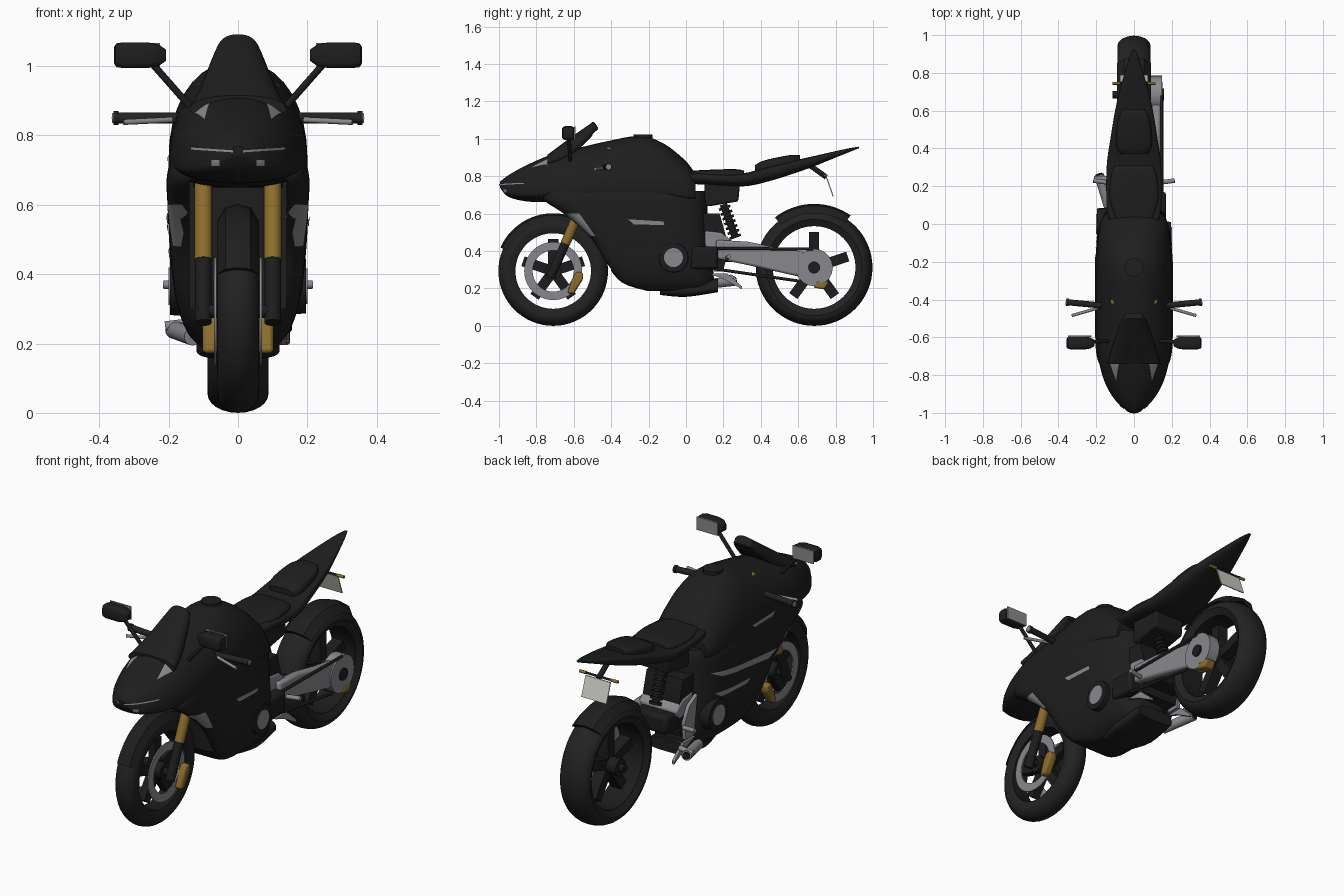
import bpy, bmesh
from math import sin, cos, radians, copysign
from mathutils import Vector, Matrix
from mathutils.bvhtree import BVHTree

if "Cube" in bpy.data.objects:
    bpy.data.objects.remove(bpy.data.objects["Cube"])


def material(name, rgb, rough=0.5):
    m = bpy.data.materials.new(name)
    m.use_nodes = True
    m.diffuse_color = (*rgb, 1)
    bsdf = m.node_tree.nodes["Principled BSDF"]
    bsdf.inputs["Base Color"].default_value = (*rgb, 1)
    bsdf.inputs["Roughness"].default_value = rough
    return m


BLACK = material("body black", (0.013, 0.013, 0.013))
RUBBER = material("rubber black", (0.016, 0.016, 0.016))
DARK = material("dark metal", (0.012, 0.012, 0.013))
SILVER = material("silver metal", (0.25, 0.25, 0.27))
GOLD = material("gold metal", (0.26, 0.15, 0.026))
WHITE = material("plate white", (0.6, 0.6, 0.55))


def finish(name, bm, mat, mirror=False, angle=35):
    bmesh.ops.recalc_face_normals(bm, faces=bm.faces)
    me = bpy.data.meshes.new(name)
    bm.to_mesh(me)
    bm.free()
    me.materials.append(mat)
    ob = bpy.data.objects.new(name, me)
    bpy.context.collection.objects.link(ob)
    bpy.ops.object.select_all(action='DESELECT')
    ob.select_set(True)
    bpy.context.view_layer.objects.active = ob
    bpy.ops.object.shade_smooth_by_angle(angle=radians(angle))
    if mirror:
        ob.modifiers.new("mirror", 'MIRROR').use_mirror_merge = False
    return ob


def skin(name, rings, mat, loop=False, **kw):
    """Join equal closed rings of points into a surface."""
    bm = bmesh.new()
    vs = [[bm.verts.new(p) for p in r] for r in rings]
    n = len(vs[0])
    for a, b in zip(vs, vs[1:] + vs[:1] if loop else vs[1:]):
        for i in range(n):
            j = (i + 1) % n
            bm.faces.new((a[i], a[j], b[j], b[i]))
    if not loop:
        bm.faces.new(vs[0])
        bm.faces.new(vs[-1])
    return finish(name, bm, mat, **kw)


def smooth_rows(rows, steps=4):
    """Fill between stations with a Catmull-Rom spline."""
    out, last = [], len(rows) - 1
    for i in range(last):
        quad = [rows[max(i - 1, 0)], rows[i], rows[i + 1], rows[min(i + 2, last)]]
        for s in range(steps):
            t = s / steps
            out.append([0.5 * (2 * b + (c - a) * t + (2 * a - 5 * b + 4 * c - d) * t * t
                               + (3 * b - a - 3 * c + d) * t ** 3) for a, b, c, d in zip(*quad)])
    return out + [rows[-1]]


def oval(n, count=36):
    def power(v):
        return copysign(abs(v) ** (2 / n), v)
    return [(power(cos(radians(360 * i / count))), power(sin(radians(360 * i / count)))) for i in range(count)]


def long_loft(name, rows, mat, waist=0.3, n=2.4):
    """Stations along y: y, bottom, top, half width."""
    rings = []
    for y, zb, zt, w in smooth_rows(rows):
        zm = zb + waist * (zt - zb)
        rings.append([(w * c, y, zm + s * ((zt - zm) if s > 0 else (zm - zb))) for c, s in oval(n)])
    return skin(name, rings, mat)


def tall_loft(name, rows, mat):
    """Stations along z: z, front, rear, half width; square front, rounder rear."""
    plan = oval(3, 48)[:24] + oval(8, 48)[24:]
    rings = [[(w * c, (f + r) / 2 + s * (r - f) / 2, z) for c, s in plan]
             for z, f, r, w in smooth_rows(rows)]
    return skin(name, rings, mat)


def revolve(name, profile, cy, cz, mat, a0=0, a1=360, **kw):
    """Turn a closed (x, radius) profile about the x direction."""
    full = a1 - a0 == 360
    count = 64 if full else 24
    angles = [radians(a0 + (a1 - a0) * i / count) for i in range(count + (not full))]
    rings = [[(x, cy + r * cos(a), cz + r * sin(a)) for x, r in profile] for a in angles]
    return skin(name, rings, mat, loop=full, **kw)


def ring(name, x0, x1, r0, r1, cy, cz, mat, **kw):
    return revolve(name, [(x0, r0), (x0, r1), (x1, r1), (x1, r0)], cy, cz, mat, **kw)


def tube(name, a, b, r, mat, r2=None, **kw):
    a, b = Vector(a), Vector(b)
    bm = bmesh.new()
    m = Matrix.Translation((a + b) / 2) @ (b - a).to_track_quat('Z', 'Y').to_matrix().to_4x4()
    bmesh.ops.create_cone(bm, cap_ends=True, segments=20, radius1=r, radius2=r2 or r,
                          depth=(b - a).length, matrix=m)
    return finish(name, bm, mat, **kw)


def prism(name, outline, x0, x1, mat, bevel=0, **kw):
    """Side outline (y, z) given thickness along x."""
    ob = skin(name, [[(x, y, z) for y, z in outline] for x in (x0, x1)], mat, **kw)
    if bevel:
        mod = ob.modifiers.new("bevel", 'BEVEL')
        mod.width, mod.segments = bevel, 2
    return ob


def box(y0, y1, z0, z1):
    return [(y0, z0), (y1, z0), (y1, z1), (y0, z1)]


def drape(name, target, corners, direction, mat, **kw):
    """Lay a four-cornered patch on the surface of a part."""
    me, d = target.data, Vector(direction)
    tree = BVHTree.FromPolygons([v.co for v in me.vertices], [tuple(p.vertices) for p in me.polygons])
    a, b, c, e = map(Vector, corners)
    bm = bmesh.new()
    grid = []
    for i in range(9):
        row = []
        for j in range(4):
            p = a.lerp(b, i / 8).lerp(e.lerp(c, i / 8), j / 3)
            hit = tree.ray_cast(p, d)[0]
            row.append(bm.verts.new(hit - d * 0.004) if hit else None)
        grid.append(row)
    for i in range(8):
        for j in range(3):
            q = (grid[i][j], grid[i + 1][j], grid[i + 1][j + 1], grid[i][j + 1])
            if all(q):
                bm.faces.new(q)
    return finish(name, bm, mat, **kw)


# Wheels: tyre, rim, hub, five spokes and fender (the front wheel is narrower)
FY, FZ, RY, RZ = -0.71, 0.293, 0.685, 0.312
for side, cy, cz, r, half, lift, span in (("front", FY, FZ, 0.293, .06, .016, (40, 156)),
                                          ("rear", RY, RZ, 0.312, .088, .028, (55, 128))):
    inner = r - 0.088
    tread = [(half * cos(radians(t)), r - 0.055 + 0.055 * sin(radians(t))) for t in range(0, 181, 15)]
    wall = half * 0.78
    revolve(side + "_tyre", [(wall, inner)] + tread + [(-wall, inner)], cy, cz, RUBBER)
    ring(side + "_rim", -wall, wall, inner - 0.003, inner + 0.01, cy, cz, DARK)
    tube(side + "_hub", (-half, cy, cz), (half, cy, cz), 0.045, DARK)
    tube(side + "_axle", (-0.115, cy, cz), (0.115, cy, cz), 0.02, DARK)
    bm = bmesh.new()
    reach = inner - 0.035
    for k in range(5):
        m = (Matrix.Translation((0, cy, cz)) @ Matrix.Rotation(radians(72 * k), 4, 'X')
             @ Matrix.Translation((0, 0, reach / 2)) @ Matrix.Diagonal((half * .7, 0.054, reach, 1)))
        bmesh.ops.create_cube(bm, size=1, matrix=m)
    finish(side + "_spokes", bm, DARK)
    w, f = half * 1.02, r + lift
    section = [(-w, f - 0.05), (-w * .6, f - .01), (0, f), (w * .6, f - .01), (w, f - 0.05), (0, f - 0.015)]
    revolve(side + "_fender", section, cy, cz, BLACK, *span)

# Front brakes and fork
ring("front_brake_disc", 0.062, 0.069, 0.11, 0.155, FY, FZ, SILVER, mirror=True)
prism("front_caliper", [(-.635, .175), (-.6, .17), (-.55, .25), (-.55, .285), (-.585, .29), (-.61, .25)],
      0.056, 0.102, GOLD, bevel=0.01, mirror=True)


def fork(z):
    return (0.1, FY + 0.44 * (z - FZ), z)


tube("fork_lower", fork(0.26), fork(0.45), 0.024, DARK, mirror=True)
tube("fork_upper", fork(0.44), fork(0.72), 0.026, GOLD, mirror=True)
tube("fork_clamp", (-0.13, -0.53, 0.68), (0.13, -0.53, 0.68), 0.03, DARK)

# Upper fairing with nose and tank, then the lower fairing with a wheel cavity
upper = long_loft("upper_fairing", [
    (-.995, .74, .77, .02), (-.95, .69, .805, .085), (-.85, .665, .86, .15), (-.72, .66, .915, .187),
    (-.58, .65, .95, .2), (-.43, .65, .985, .2), (-.25, .65, 1.015, .2), (-.12, .65, .975, .195),
    (0, .65, .88, .18), (.05, .66, .81, .155)], BLACK, waist=0.22, n=2.15)
lower = tall_loft("lower_fairing", [
    (.185, -.2, .13, .1), (.23, -.34, .15, .145), (.33, -.425, .14, .18), (.475, -.515, .12, .197),
    (.595, -.65, .115, .203), (.67, -.76, .115, .206), (.72, -.76, .1, .198)], BLACK)
cutter = prism("cavity_cutter", box(-1, -0.4, 0.1, 0.67), -0.14, 0.14, BLACK)
cutter.hide_render = True
cutter.hide_set(True)
cut = lower.modifiers.new("cavity", 'BOOLEAN')
cut.operation, cut.object = 'DIFFERENCE', cutter
long_loft("belly_pan", [(-.14, .165, .24, .09), (0, .155, .25, .12), (.17, .18, .25, .11)], BLACK, n=3)
long_loft("windscreen", [(-.74, .86, .915, .14), (-.64, .89, .99, .112), (-.52, .995, 1.075, .072),
                         (-.495, 1.03, 1.09, .056), (-.47, 1.05, 1.06, .045)], BLACK, waist=0.2)
tube("tank_cap", (0, -.23, 1.0), (0, -.23, 1.022), 0.05, BLACK)
tube("tank_bolt", (.1, -.41, .93), (.113, -.41, .95), 0.012, GOLD, mirror=True)

# Laid-on nose intakes, lamps and side vents
drape("nose_intake", upper, [(.095, -.83, 2), (.13, -.73, 2), (.08, -.74, 2), (.085, -.76, 2)],
      (0, 0, -1), SILVER, mirror=True)
drape("light_strip", upper, [(.015, -2, .757), (.135, -2, .765), (.135, -2, .759), (.015, -2, .751)],
      (0, 1, 0), SILVER, mirror=True)
drape("lamp", upper, [(.054, -2, .711), (.077, -2, .711), (.077, -2, .729), (.054, -2, .729)],
      (0, 1, 0), SILVER, mirror=True)
drape("side_vent", lower, [(2, -.31, .57), (2, -.12, .558), (2, -.115, .538), (2, -.28, .543)],
      (-1, 0, 0), SILVER)
drape("front_vent", lower, [(2, -.65, .6), (2, -.57, .6), (2, -.485, .48), (2, -.515, .48)],
      (-1, 0, 0), SILVER, mirror=True)
drape("right_long_vent", lower, [(-2, -.5, .54), (-2, .03, .592), (-2, -.04, .558), (-2, -.42, .51)],
      (1, 0, 0), SILVER)
drape("right_low_vent", lower, [(-2, -.28, .465), (-2, .01, .48), (-2, -.03, .452), (-2, -.24, .442)],
      (1, 0, 0), SILVER)
drape("right_high_vent", upper, [(-2, -.48, .75), (-2, -.28, .745), (-2, -.3, .725), (-2, -.45, .73)],
      (1, 0, 0), SILVER)

# Tail, seats and subframe
long_loft("tail", [(0, .76, .82, .13), (.1, .755, .82, .145), (.3, .745, .815, .145), (.45, .775, .855, .125),
                   (.65, .84, .9, .09), (.85, .92, .945, .035), (.925, .95, .958, .008)], BLACK, waist=.6, n=3)
long_loft("rider_seat", [(.03, .79, .83, .1), (.14, .79, .835, .13), (.26, .79, .838, .12), (.31, .79, .83, .1)],
          BLACK, n=3.5)
long_loft("pillion_seat", [(.37, .82, .86, .07), (.42, .83, .885, .095), (.55, .86, .912, .085),
                           (.61, .875, .912, .055)], BLACK, n=3.5)
prism("subframe", [(.1, .64), (.13, .64), (.28, .665), (.29, .78), (.1, .78)], -.09, .09, BLACK, bevel=.01)

# Number plate and rear signals
tube("plate_bracket", (0, .66, .86), (0, .75, .795), 0.014, DARK)
prism("number_plate", [(.748, .795), (.754, .795), (.79, .692), (.784, .692)], -.075, .075, WHITE)
tube("signal_bar", (-.08, .745, .805), (.08, .745, .805), 0.006, DARK)
tube("rear_signal", (.075, .745, .805), (.115, .745, .805), 0.008, GOLD, mirror=True)

# Engine, covers and shock
prism("engine_block", [(-.1, .3), (.2, .3), (.23, .42), (.18, .6), (-.1, .6)], -.11, .11, DARK)
prism("engine_case", [(.1, .51), (.19, .5), (.25, .45), (.22, .4), (.1, .42)], -.115, .115, SILVER, bevel=.01)
prism("right_bracket", [(.1, .5), (.17, .46), (.21, .38), (.2, .29), (.13, .29)], -.14, -.12, SILVER)
for x, y, s, r in ((.2, -.067, "left", .085), (-.2, 0, "right", .09)):
    tube(s + "_cover_ring", (x * .5, y, .365), (x * .98, y, .365), r, DARK, r2=r * .92)
    tube(s + "_cover", (x * .9, y, .365), (x, y, .365), r * .6, SILVER)
prism("sprocket_case", box(.02, .17, .305, .425), .1, .17, DARK, bevel=.015)
top, low = Vector((0, .2, .65)), Vector((0, .265, .47))
tube("shock_body", top, low, 0.02, DARK)
for k in range(7):
    p = top.lerp(low, (k + .5) / 7)
    tube("shock_coil", p, p + (low - top) * .07, 0.032, DARK)

# Single-sided swingarm, drive run, rear hub and brake
prism("swingarm", [(.16, .46), (.33, .45), (.5, .415), (.64, .395), (.64, .255), (.33, .325), (.16, .36)],
      .095, .14, SILVER, bevel=.012)
prism("swingarm_pivot", box(.15, .31, .34, .44), -.1, .1, DARK, bevel=.02)
tube("chain_upper", (.147, .15, .415), (.147, .68, .41), 0.008, DARK)
tube("chain_lower", (.147, .15, .305), (.147, .6, .24), 0.008, DARK)
tube("rear_hub_disc", (.085, RY, RZ), (.148, RY, RZ), 0.1, SILVER)
tube("rear_hub_nut", (.14, RY, RZ), (.158, RY, RZ), 0.032, DARK)
prism("rear_caliper", [(.68, .205), (.74, .195), (.765, .235), (.7, .24)], .09, .15, GOLD, bevel=.008)

# Foot controls and exhaust
prism("foot_bracket", [(.12, .28), (.2, .25), (.3, .195), (.3, .21), (.22, .28)], .125, .14, SILVER, mirror=True)
tube("foot_peg", (-.13, .24, .26), (-.21, .24, .25), 0.014, SILVER)
tube("shift_peg", (.14, .22, .365), (.215, .23, .37), 0.012, SILVER, mirror=True)
tube("exhaust", (-.13, .08, .22), (-.185, .26, .24), 0.026, SILVER)
tube("exhaust_mouth", (-.184, .257, .24), (-.187, .266, .241), 0.019, DARK)

# Handlebars, levers and mirrors
tube("handlebar", (.08, -.44, .85), (.345, -.415, .85), 0.016, RUBBER, mirror=True)
tube("bar_collar", (.345, -.415, .85), (.358, -.414, .85), 0.02, RUBBER, mirror=True)
tube("bar_end", (.355, -.415, .85), (.362, -.414, .85), 0.014, SILVER, mirror=True)
tube("lever", (.19, -.445, .845), (.33, -.485, .838), 0.008, SILVER, mirror=True)
tube("mirror_stalk", (.14, -.62, .885), (.25, -.625, 1.01), 0.01, DARK, mirror=True)
shell = [[(x, -.63 + .034 * s * c, 1.031 + .037 * s * v) for c, v in oval(4, 24)]
         for x, s in ((.208, .45), (.23, .85), (.26, 1), (.335, 1), (.353, .85), (.358, .6))]
skin("mirror_housing", shell, BLACK, mirror=True)
prism("mirror_glass", box(-.598, -.591, .996, 1.066), .225, .35, SILVER, mirror=True)
